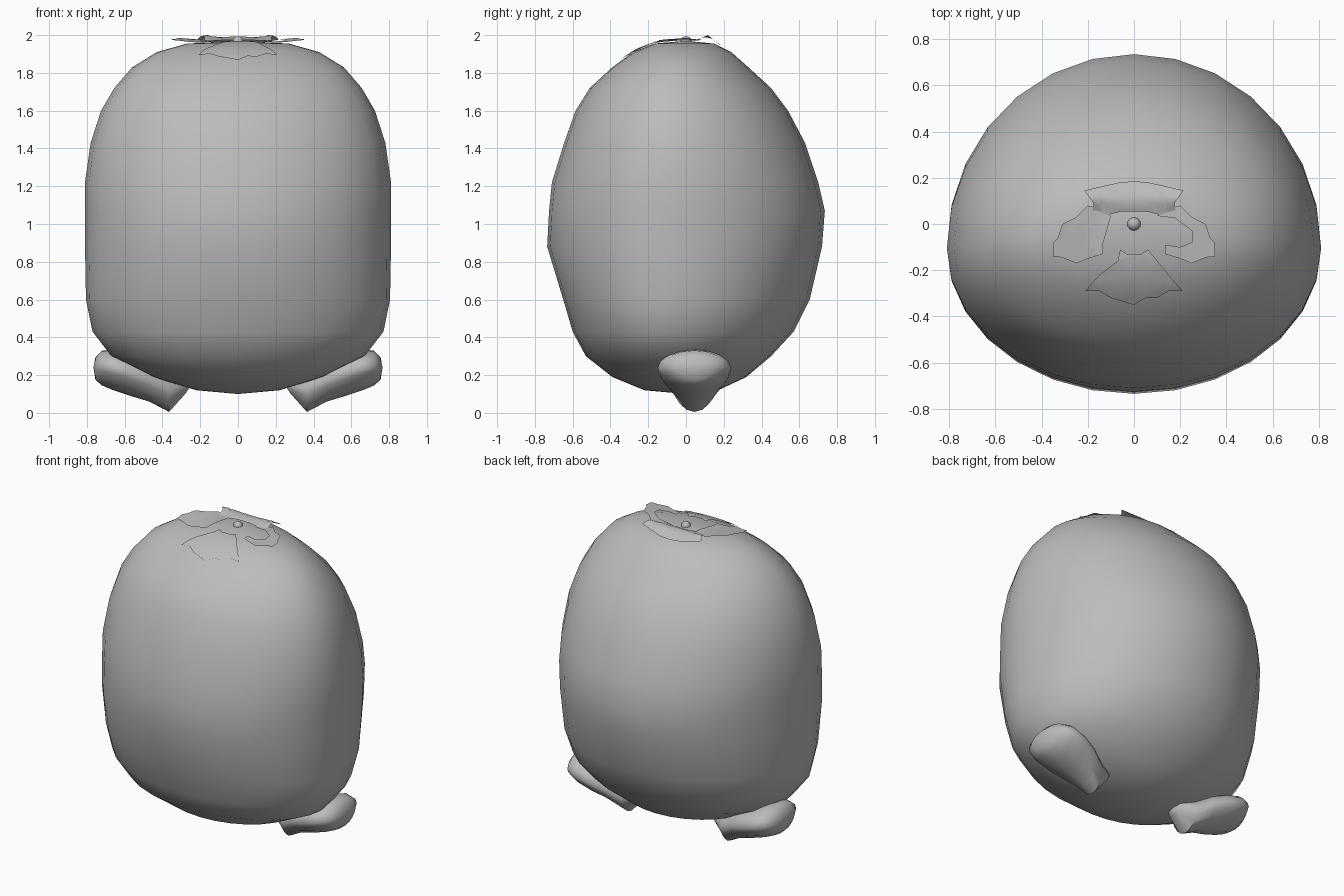
import bpy, bmesh, math
from mathutils import Vector
from mathutils.bvhtree import BVHTree

if "Cube" in bpy.data.objects:
    bpy.data.objects.remove(bpy.data.objects["Cube"])

grey = bpy.data.materials.new("plain_grey")
grey.diffuse_color = (0.5, 0.5, 0.5, 1)
grey.use_nodes = True
grey.node_tree.nodes["Principled BSDF"].inputs["Base Color"].default_value = grey.diffuse_color


def finish(name, bm, angle=60):
    bmesh.ops.recalc_face_normals(bm, faces=bm.faces)
    me = bpy.data.meshes.new(name)
    bm.to_mesh(me)
    bm.free()
    ob = bpy.data.objects.new(name, me)
    bpy.context.collection.objects.link(ob)
    me.materials.append(grey)
    bpy.ops.object.select_all(action='DESELECT')
    ob.select_set(True)
    bpy.context.view_layer.objects.active = ob
    bpy.ops.object.shade_smooth_by_angle(angle=math.radians(angle))
    return ob


def loft(rings, start, end):
    """Skin closed rings of points and close both ends with a fan."""
    bm = bmesh.new()
    loops = [[bm.verts.new(p) for p in r] for r in rings]
    n = len(loops[0])
    for a, b in zip(loops, loops[1:]):
        for i in range(n):
            j = (i + 1) % n
            bm.faces.new((a[i], a[j], b[j], b[i]))
    for loop, tip in ((loops[0], start), (loops[-1], end)):
        t = bm.verts.new(tip)
        for i in range(n):
            bm.faces.new((loop[i], loop[(i + 1) % n], t))
    return bm


def spow(v, e):
    return math.copysign(abs(v) ** e, v)


# body: height, half width, front y, back y
BODY = [(0.12, 0.22, -0.22, 0.17), (0.19, 0.45, -0.39, 0.32),
        (0.30, 0.67, -0.53, 0.45), (0.43, 0.77, -0.60, 0.57),
        (0.60, 0.805, -0.65, 0.655), (0.88, 0.81, -0.735, 0.72),
        (1.07, 0.81, -0.725, 0.735), (1.22, 0.81, -0.71, 0.70),
        (1.43, 0.78, -0.645, 0.63), (1.60, 0.725, -0.585, 0.54),
        (1.72, 0.655, -0.51, 0.45), (1.83, 0.56, -0.39, 0.33),
        (1.91, 0.43, -0.28, 0.24), (1.955, 0.27, -0.17, 0.15)]
rings = []
for z, w, yf, yb in BODY:
    yc = -0.13 * w
    ring = []
    for i in range(28):
        a = math.tau * i / 28
        s, c = math.sin(a), math.cos(a)
        depth = yb - yc if s > 0 else yc - yf
        ring.append((w * c, yc + depth * s, z))
    rings.append(ring)
bm = loft(rings, (0, 0, 0.10), (0, 0, 1.97))
bmesh.ops.recalc_face_normals(bm, faces=bm.faces)
tree = BVHTree.FromBMesh(bm)
finish("body", bm)

# feet: x, half depth, bottom, top; the inner part tapers to a low claw
FOOT = [(0.28, 0.06, 0.10, 0.17), (0.365, 0.11, 0.005, 0.21),
        (0.47, 0.16, 0.06, 0.27), (0.57, 0.19, 0.09, 0.31),
        (0.66, 0.195, 0.12, 0.335), (0.72, 0.165, 0.145, 0.33),
        (0.755, 0.10, 0.175, 0.295)]
for side, name in ((1, "right_foot"), (-1, "left_foot")):
    rings = []
    for x, w, lo, hi in FOOT:
        zc = lo + (hi - lo) * 0.55
        ring = []
        for i in range(16):
            a = math.tau * i / 16
            s, c = math.sin(a), math.cos(a)
            dz = (hi - zc) * s if s > 0 else (zc - lo) * spow(s, 1.4)
            ring.append((side * x, 0.045 + w * c, zc + dz))
        rings.append(ring)
    finish(name, loft(rings, (side * 0.26, 0.045, 0.13),
                      (side * 0.765, 0.045, 0.24)), 45)


def leaf(name, outline, lift):
    """Ragged thin leaf draped over the crown; lift(x, y) raises it."""
    bm = bmesh.new()
    bm.faces.new([bm.verts.new((x, y, 0)) for x, y in outline])
    bmesh.ops.triangulate(bm, faces=bm.faces)
    bmesh.ops.subdivide_edges(bm, edges=bm.edges, cuts=2, use_grid_fill=True)
    for v in bm.verts:
        hit = tree.ray_cast(Vector((v.co.x, v.co.y, 3)), Vector((0, 0, -1)))[0]
        v.co.z = max(hit.z + 0.01, lift(v.co.x, v.co.y))
    finish(name, bm)


def mirrored(half):
    return half + [(-x, y) for x, y in reversed(half) if x > 0]


# crown leaves
front = [(0, -0.35), (0.05, -0.32), (0.10, -0.32), (0.15, -0.29),
         (0.21, -0.29), (0.15, -0.22), (0.07, -0.16), (0.06, -0.11),
         (0.03, -0.13)]
leaf("front_leaf", mirrored(front), lambda x, y: 0)

back = [(0, 0.185), (0.06, 0.18), (0.13, 0.165), (0.215, 0.145),
        (0.175, 0.09), (0.18, 0.055), (0.11, 0.04), (0.05, 0.055)]
leaf("back_leaf", mirrored(back),
     lambda x, y: 1.97 + 0.45 * (y - 0.05) if y < 0.115
     else 2.0 - 0.8 * (y - 0.115))

side_leaf = [(0.10, 0.035), (0.14, 0.065), (0.20, 0.08), (0.25, 0.03),
             (0.31, 0.0), (0.33, -0.06), (0.35, -0.08), (0.35, -0.14),
             (0.31, -0.145), (0.25, -0.17), (0.20, -0.15), (0.135, -0.13),
             (0.135, -0.09), (0.20, -0.10), (0.25, -0.08), (0.25, -0.03),
             (0.18, 0.025)]
for s, name in ((1, "right_leaf"), (-1, "left_leaf")):
    leaf(name, [(s * x, y) for x, y in side_leaf],
         lambda x, y: 1.96 + 0.08 * abs(x) + 0.1 * min(y, 0))

# stem nub
bm = bmesh.new()
bmesh.ops.create_uvsphere(bm, u_segments=10, v_segments=6, radius=0.03)
bmesh.ops.translate(bm, verts=bm.verts, vec=(0, 0, 1.965))
finish("stem", bm)
